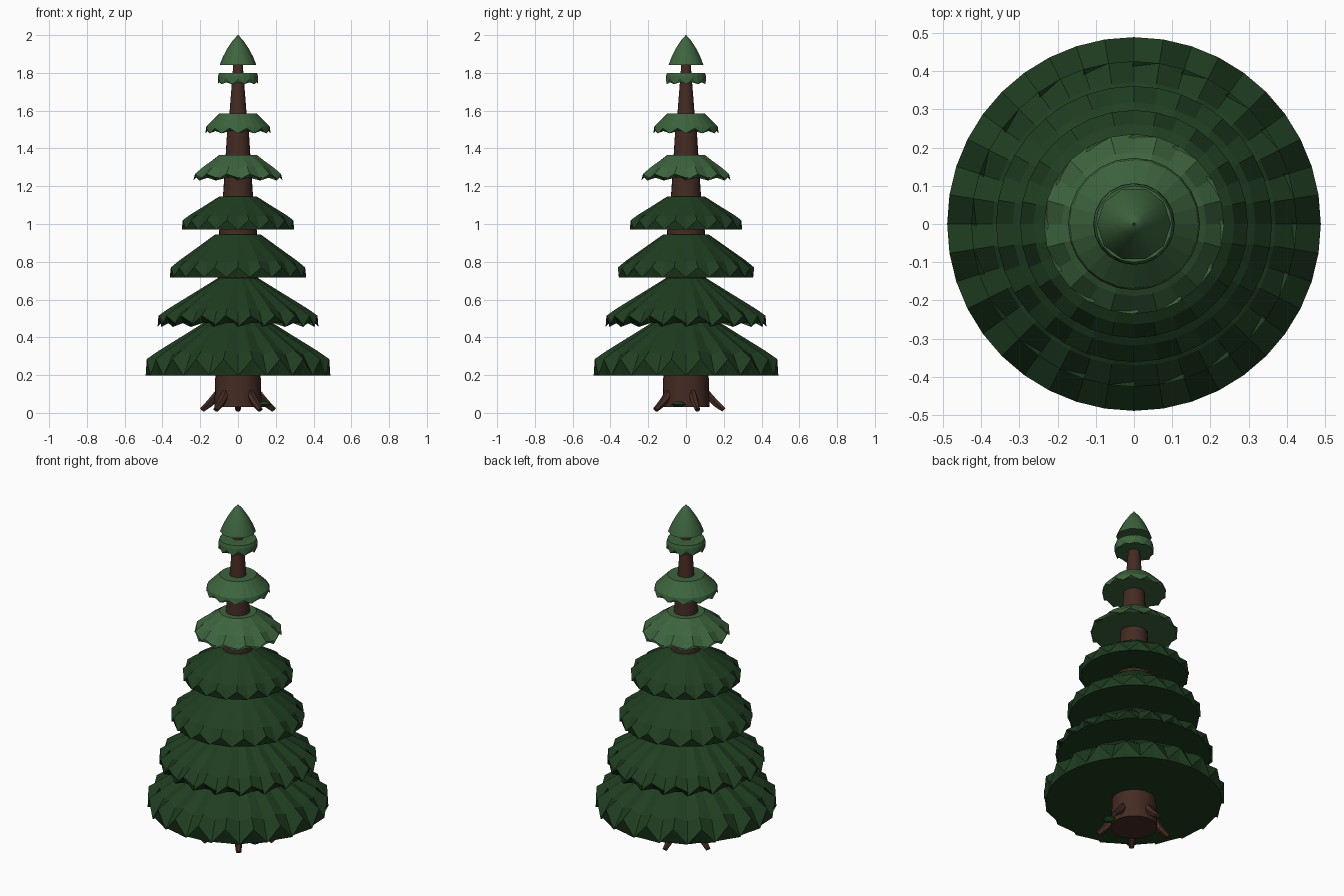
import bpy
import bmesh
from math import sin, cos, pi, radians
from mathutils import Vector

cube = bpy.data.objects.get("Cube")
if cube:
    bpy.data.objects.remove(cube, do_unlink=True)


def material(name, r, g, b):
    m = bpy.data.materials.new(name)
    m.use_nodes = True
    m.diffuse_color = (r, g, b, 1)
    m.node_tree.nodes["Principled BSDF"].inputs["Base Color"].default_value = (r, g, b, 1)
    return m


dark_green = material("dark green", 0.014, 0.048, 0.015)
light_green = material("light green", 0.046, 0.127, 0.047)
bark = material("bark brown", 0.058, 0.024, 0.016)


def loft(name, mat, rings):
    """Skin a list of equal-length rings of points and cap both ends."""
    bm = bmesh.new()
    loops = [[bm.verts.new(p) for p in ring] for ring in rings]
    n = len(loops[0])
    for low, high in zip(loops, loops[1:]):
        for i in range(n):
            j = (i + 1) % n
            bm.faces.new((low[i], low[j], high[j], high[i]))
    for loop in (loops[0], loops[-1]):
        centre = bm.verts.new(sum((v.co for v in loop), Vector()) / n)
        for i in range(n):
            bm.faces.new((loop[i], loop[(i + 1) % n], centre))
    bmesh.ops.recalc_face_normals(bm, faces=bm.faces)
    mesh = bpy.data.meshes.new(name)
    bm.to_mesh(mesh)
    bm.free()
    mesh.materials.append(mat)
    obj = bpy.data.objects.new(name, mesh)
    bpy.context.collection.objects.link(obj)
    return obj


def smooth(obj, angle):
    bpy.ops.object.select_all(action="DESELECT")
    bpy.context.view_layer.objects.active = obj
    obj.select_set(True)
    bpy.ops.object.shade_smooth_by_angle(angle=radians(angle))


def circle(n, r, z, z_odd=None):
    """Ring of points whose odd points may use another height."""
    return [Vector((r * cos(2 * pi * i / n), r * sin(2 * pi * i / n),
                    z if z_odd is None or i % 2 == 0 else z_odd)) for i in range(n)]


# Branch tiers: teeth, rim radius, tip z, underside z, notch z, lip share, top radius, top z, fold
tiers = [
    (20, 0.489, 0.197, 0.197, 0.285, 0.87, 0.08, 0.54, 0.02),
    (20, 0.426, 0.455, 0.475, 0.515, 0.87, 0.08, 0.73, 0.018),
    (18, 0.361, 0.718, 0.718, 0.77, 0.88, 0.12, 0.945, 0.008),
    (16, 0.298, 0.97, 0.97, 1.02, 0.88, 0.1, 1.145, 0.008),
    (12, 0.236, 1.23, 1.245, 1.265, 0.8, 0.1, 1.365, 0.01),
    (12, 0.173, 1.48, 1.492, 1.507, 0.97, 0.1, 1.585, 0),
    (10, 0.107, 1.74, 1.75, 1.772, 0.985, 0.1, 1.8, 0),
]
for k, (teeth, r, tip, under, notch, lip, r_top, z_top, fold) in enumerate(tiers):
    n = teeth * 2
    # The lip and mid rings lie on the straight slope from rim to top, with pleats sunk into it
    r_lip = max(r * lip, r_top + 0.002)
    z_lip = notch + 0.004 + (z_top - notch) * (r - r_lip) / (r - r_top)
    r_mid, z_mid = (r_lip + r_top) / 2, (z_lip + z_top) / 2
    loft(f"branch_tier_{k + 1}", dark_green if k < 4 else light_green, [
        circle(n, r * 0.97, under),
        circle(n, r, tip, notch),
        circle(n, r_lip, z_lip - fold, z_lip),
        circle(n, r_mid, z_mid - fold / 2, z_mid),
        circle(n, r_top, z_top),
    ])

# Pointed crown
crown = loft("crown_tip", light_green,
             [circle(10, r, z) for r, z in
              ((0.097, 1.842), (0.08, 1.885), (0.055, 1.932), (0.027, 1.973), (0.003, 1.998))])
smooth(crown, 50)

# Tapered trunk
trunk = loft("trunk", bark,
             [circle(24, r, z) for r, z in
              ((0.125, 0.03), (0.12, 0.2), (0.1, 0.96), (0.078, 1.17), (0.065, 1.37),
               (0.057, 1.5), (0.045, 1.59), (0.03, 1.78), (0.025, 1.85), (0.003, 2.0))])
smooth(trunk, 30)

# Five roots flaring evenly out from the trunk base
path = ((0.1, 0.12, 0.018), (0.125, 0.085, 0.022), (0.16, 0.048, 0.02), (0.2, 0.016, 0.014))
for k in range(5):
    a = radians(18 + 72 * k)
    out, side = Vector((cos(a), sin(a), 0)), Vector((-sin(a), cos(a), 0))
    lean = (out + Vector((0, 0, 1))).normalized()
    root = loft(f"root_{k + 1}", bark,
                [[out * dist + Vector((0, 0, z))
                  + size * (side * cos(t * pi / 3) + lean * sin(t * pi / 3)) for t in range(6)]
                 for dist, z, size in path])
    # Rest the tips on the ground
    for v in root.data.vertices:
        v.co.z = max(v.co.z, 0)

# Small leaf tuft beside the trunk
tuft = loft("leaf_tuft", dark_green,
            [circle(8, r, z) for r, z in ((0.015, 0.03), (0.04, 0.045), (0.015, 0.06))])
tuft.location = (0.14, -0.04, 0)
